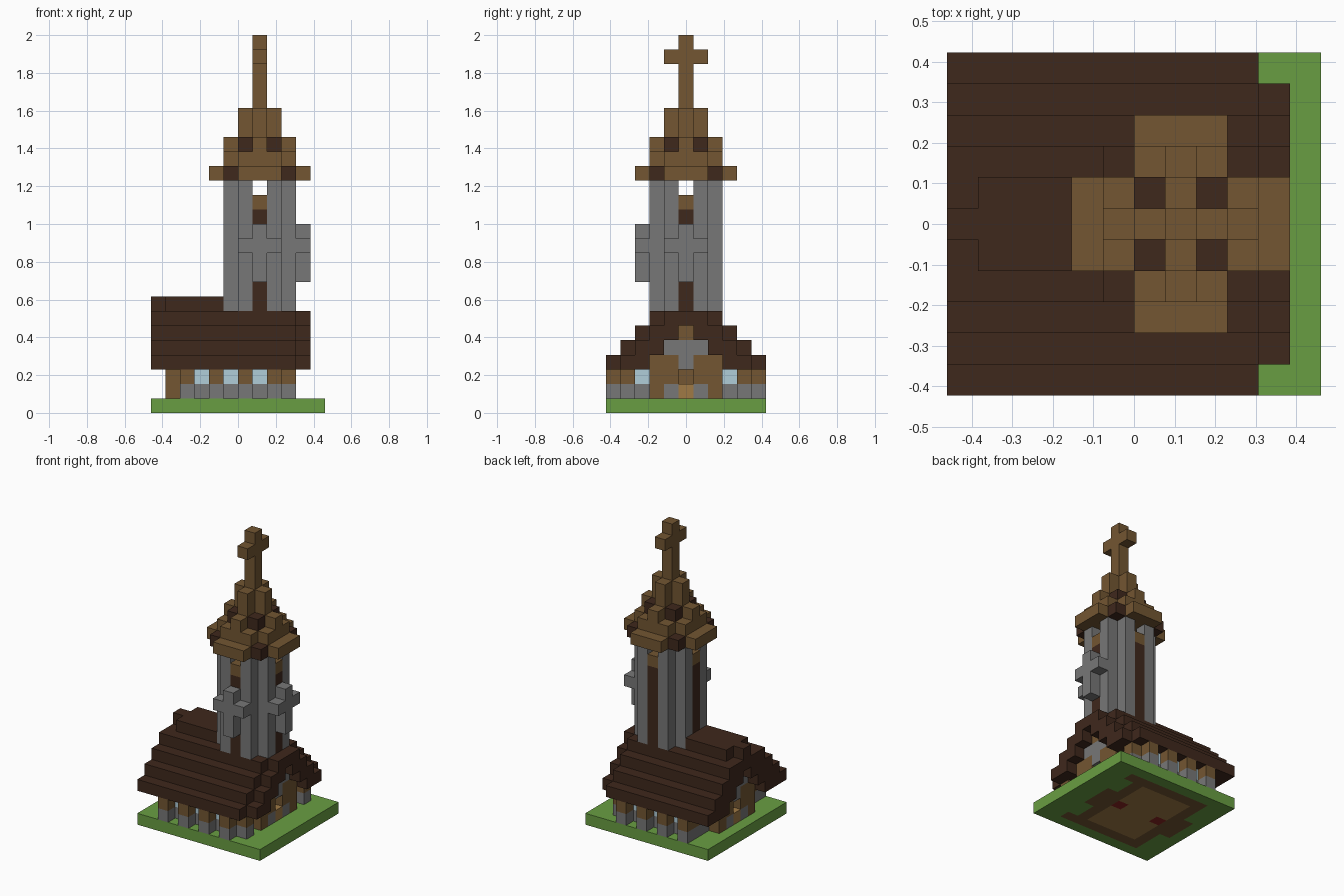
import bpy
import bmesh
from mathutils import Matrix, Vector

old = bpy.data.objects.get("Cube")
if old:
    bpy.data.objects.remove(old, do_unlink=True)

U = 2 / 26  # edge of one block


def srgb(h):
    chans = [int(h[n:n + 2], 16) / 255 for n in (0, 2, 4)]
    return [((c + 0.055) / 1.055) ** 2.4 if c > 0.04 else c / 12.92 for c in chans] + [1]


def material(name, h):
    m = bpy.data.materials.new(name)
    m.use_nodes = True
    m.diffuse_color = srgb(h)
    m.node_tree.nodes["Principled BSDF"].inputs["Base Color"].default_value = srgb(h)
    return m


grass = material("grass green", "699E42")
dark = material("dark brown wood", "3F281C")
oak = material("brown wood", "735632")
stone = material("grey stone", "777777")
glass = material("pale blue glass", "B0CDD8")
tan = material("tan door wood", "A07A45")
red = material("dark red", "8C2622")


def span(v):
    return v if isinstance(v, tuple) else (v, v)


def finish(name, bm, mats):
    me = bpy.data.meshes.new(name)
    bm.to_mesh(me)
    bm.free()
    for m in mats:
        me.materials.append(m)
    bpy.context.collection.objects.link(bpy.data.objects.new(name, me))


def blocks(name, mat, boxes):
    """One object from boxes given as inclusive block ranges (x, y, z)."""
    bm = bmesh.new()
    for box in boxes:
        lo, hi = zip(*(span(v) for v in box))
        lo = Vector(lo)
        hi = Vector(hi) + Vector((1, 1, 1))
        mid = (lo + hi) / 2 - Vector((6, 5.5, 0))
        bmesh.ops.create_cube(bm, size=1, matrix=Matrix.Translation(mid * U)
                              @ Matrix.Diagonal((*((hi - lo) * U), 1)))
    finish(name, bm, [mat])


def both(boxes):
    """Add the copies mirrored across the y = 0 plane."""
    out = list(boxes)
    for x, y, z in boxes:
        a, b = span(y)
        out.append((x, (10 - b, 10 - a), z))
    return out


def floor_index(i, j):
    """Underside colour of a ground cell: marks, floor, foundation or grass."""
    if j == 5 and i in (3, 7):
        return 3
    if 3 <= i <= 7 and 2 <= j <= 8:
        return 2
    if 2 <= i <= 8 and 1 <= j <= 9 or i in (1, 9) and 4 <= j <= 6:
        return 1
    return 1 if i == 9 and j in (1, 9) else 0


# Ground slab with the floor showing on its underside
bm = bmesh.new()
bmesh.ops.create_grid(bm, x_segments=12, y_segments=11, size=0.5,
                      matrix=Matrix.Diagonal((12 * U, 11 * U, 1, 1)))
bottom = list(bm.faces)
top = bmesh.ops.extrude_face_region(bm, geom=bottom, use_keep_orig=True)["geom"]
bmesh.ops.translate(bm, vec=(0, 0, U), verts=[g for g in top if isinstance(g, bmesh.types.BMVert)])
bmesh.ops.recalc_face_normals(bm, faces=bm.faces)
for f in bm.faces:
    c = f.calc_center_median()
    if c.z < U / 4:
        f.material_index = floor_index(int(c.x / U + 6), int(c.y / U + 5.5))
finish("ground", bm, [grass, oak, tan, red])

# Side walls with buttresses and windows
posts = (2, 4, 6, 8)
windows = (3, 5, 7)
blocks("wall_base", stone, both([((2, 8), 1, 1), (9, 1, 1), (8, 2, 1), (2, 2, 1)]
       + [(i, 0, 1) for i in posts]))
blocks("wall_top", oak, both([(i, (0, 1), 2) for i in posts] + [(9, 1, 2)]))
blocks("windows", glass, both([(i, 1, 2) for i in windows] + [(8, 2, 2), (2, 2, 2)]))

# End walls with stepped gables and doors
for side, wall, outer in (("left", 8, 9), ("right", 2, 1)):
    blocks(side + "_gable_frame", oak, both([(outer, 3, (1, 3)), (outer, 4, (2, 3))])
           + [(wall, 5, 2), (outer, 5, 5)])
    blocks(side + "_gable_stone", stone, both([(outer, 4, 1)])
           + [(outer, 5, 3), (outer, (4, 6), 4)])
    blocks(side + "_door", tan, [(outer, 5, 1)])

# Stepped roof, its narrower end course and the ridge
roof = []
for d in range(3):
    roof += both([((0, 9), (d, d + 2), d + 3), (10, (d + 1, d + 2), d + 3)])
roof += [((0, 9), (3, 7), 6), (10, (4, 6), 6)]
blocks("roof", dark, roof)
blocks("ridge", dark, [(0, 5, 7), ((1, 4), (4, 6), 7)])

# Tower: eight pillars with filled slots that open at the belfry
blocks("tower_pillars", stone, both([(i, 3, (7, 15)) for i in (6, 8)]
       + [(i, 4, (7, 15)) for i in (5, 9)]))
slots = [(7, 3), (7, 7), (5, 5), (9, 5)]
blocks("tower_slots", dark, [(i, j, (7, 13)) for i, j in slots])
blocks("belfry_sills", oak, [(i, j, 14) for i, j in slots])

# Raised crosses on two tower faces
blocks("front_wall_cross", stone, [(7, 2, (9, 12)), (6, 2, 11), (8, 2, 11)])
blocks("left_wall_cross", stone, [(10, 5, (9, 12)), (10, 4, 11), (10, 6, 11)])

# Spire tiers
blocks("spire", oak, both([((6, 8), (2, 3), 16), ((6, 8), 3, 17), (7, (3, 4), 18), (7, 4, (19, 20))])
       + [((4, 10), (4, 6), 16), ((5, 9), (4, 6), 17), ((5, 9), 5, 18), ((6, 8), 5, (19, 20))])
blocks("spire_corners", dark, both([(i, 3, 16) for i in (5, 9)] + [(i, 4, 18) for i in (6, 8)]))

# Cross on top
blocks("top_cross", oak, both([(7, 4, 24)]) + [(7, 5, (21, 25))])
